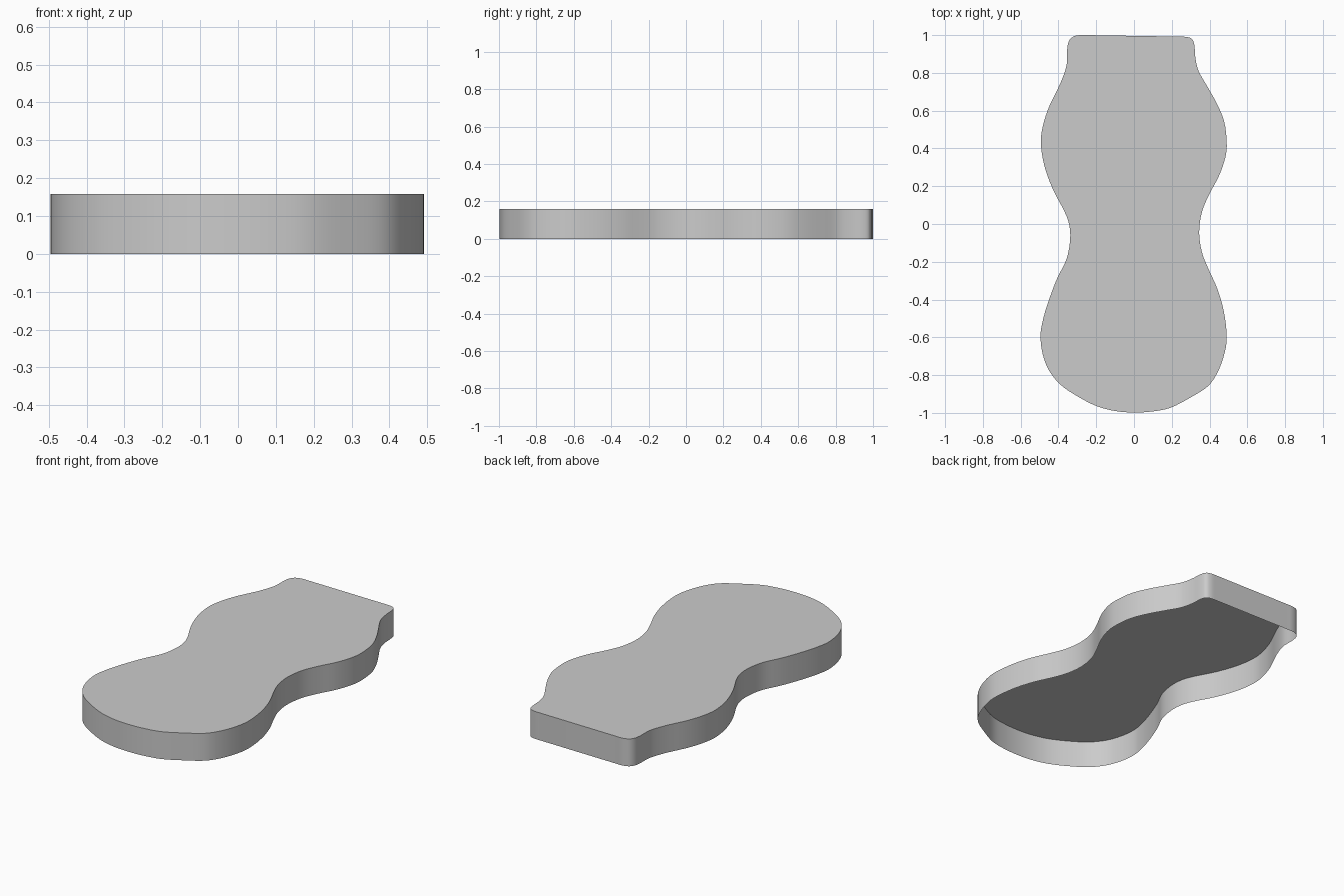
import bpy, bmesh
from mathutils import Vector

if "Cube" in bpy.data.objects:
    bpy.data.objects.remove(bpy.data.objects["Cube"])

HEIGHT = 0.158

# Outline control points, counter-clockwise from the top left corner
outline = [
    (-0.29, 1.0), (-0.325, 0.99), (-0.346, 0.965), (-0.354, 0.92), (-0.357, 0.84),
    (-0.39, 0.745), (-0.45, 0.62), (-0.482, 0.52), (-0.493, 0.43), (-0.475, 0.31),
    (-0.43, 0.185), (-0.37, 0.07), (-0.344, 0.0), (-0.338, -0.08), (-0.357, -0.185),
    (-0.41, -0.295), (-0.46, -0.43), (-0.487, -0.53), (-0.495, -0.6), (-0.483, -0.69),
    (-0.45, -0.775), (-0.39, -0.85), (-0.3, -0.912), (-0.2, -0.963), (-0.1, -0.99),
    (0, -0.998), (0.1, -0.992), (0.195, -0.972), (0.3, -0.918), (0.39, -0.86),
    (0.44, -0.79), (0.475, -0.7), (0.491, -0.6), (0.475, -0.46), (0.44, -0.34),
    (0.395, -0.24), (0.36, -0.15), (0.345, -0.045), (0.36, 0.065), (0.40, 0.16),
    (0.45, 0.255), (0.483, 0.35), (0.491, 0.43), (0.478, 0.54), (0.44, 0.635),
    (0.39, 0.725), (0.342, 0.81), (0.325, 0.88), (0.32, 0.945), (0.308, 0.978),
    (0.28, 0.99), (0.24, 0.992), (-0.25, 1.0),
]


def smooth_loop(points, steps=4):
    """Closed Catmull-Rom curve; the long flat end is kept straight."""
    pts = [Vector(p) for p in points]
    n, result = len(pts), []
    for i in range(n):
        a, b, c, d = (pts[(i + k) % n] for k in (-1, 0, 1, 2))
        if (c - b).length > 0.3:
            result.append(b)
            continue
        for s in range(steps):
            t = s / steps
            m0 = (c - a) / 2 if (b - a).length < 0.3 else c - b
            m1 = (d - b) / 2 if (d - c).length < 0.3 else c - b
            result.append(b * (2*t**3 - 3*t**2 + 1) + m0 * (t**3 - 2*t**2 + t)
                          + c * (3*t**2 - 2*t**3) + m1 * (t**3 - t**2))
    return result


def make_object(name, bm):
    mesh = bpy.data.meshes.new(name)
    bm.to_mesh(mesh)
    bm.free()
    obj = bpy.data.objects.new(name, mesh)
    bpy.context.collection.objects.link(obj)
    return obj


loop = smooth_loop(outline)

# Flat top panel
bm = bmesh.new()
bm.faces.new([bm.verts.new((p.x, p.y, HEIGHT)) for p in loop])
make_object("top_panel", bm)

# Smooth side wall, open underneath
bm = bmesh.new()
low = [bm.verts.new((p.x, p.y, 0)) for p in loop]
high = [bm.verts.new((p.x, p.y, HEIGHT)) for p in loop]
for i in range(len(loop)):
    j = (i + 1) % len(loop)
    bm.faces.new((low[i], low[j], high[j], high[i])).smooth = True
make_object("side_wall", bm)
